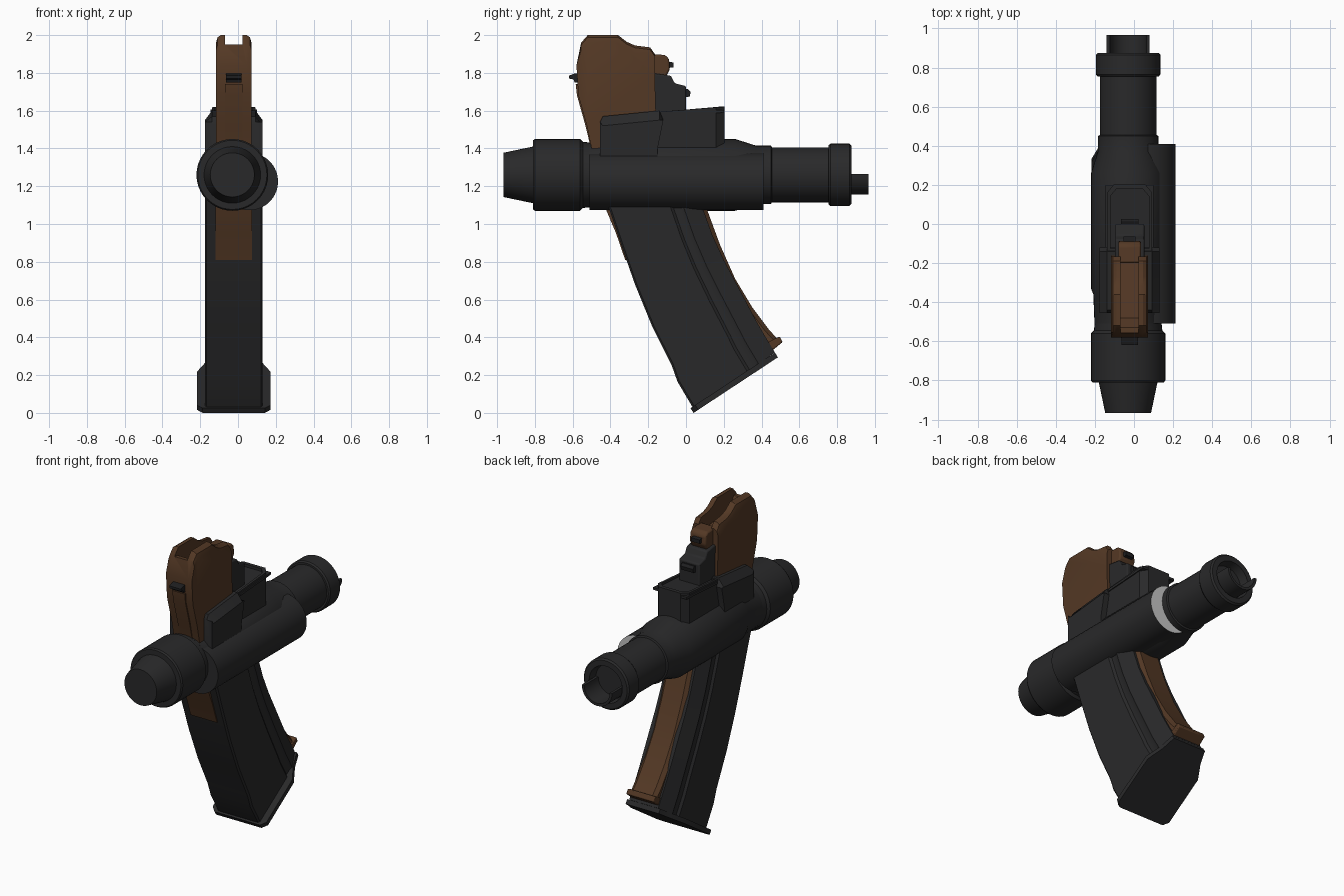
import bpy, bmesh, math

if "Cube" in bpy.data.objects:
    bpy.data.objects.remove(bpy.data.objects["Cube"])

CX, CZ = -0.03, 1.26          # axis of the long tube
MX = -0.0225                  # centre plane of the grip and magazine


def material(name, rgb):
    m = bpy.data.materials.new(name)
    m.diffuse_color = (*rgb, 1)
    m.use_nodes = True
    m.node_tree.nodes["Principled BSDF"].inputs["Base Color"].default_value = m.diffuse_color
    return m


BLACK = material("matte_black", (0.022, 0.022, 0.023))
DARK = material("deep_black", (0.013, 0.013, 0.014))
BROWN = material("brown_polymer", (0.088, 0.040, 0.018))
LIGHT = material("light_grey", (0.55, 0.55, 0.55))


def finish(name, bm, mats):
    bmesh.ops.recalc_face_normals(bm, faces=bm.faces)
    me = bpy.data.meshes.new(name)
    bm.to_mesh(me)
    bm.free()
    ob = bpy.data.objects.new(name, me)
    bpy.context.collection.objects.link(ob)
    for m in mats:
        me.materials.append(m)
    return ob


def loft(name, rings, mat, cap=True):
    """Skin a list of equal-length closed rings of (x, y, z) points."""
    bm = bmesh.new()
    vs = [[bm.verts.new(p) for p in r] for r in rings]
    n = len(vs[0])
    for a, b in zip(vs, vs[1:]):
        for i in range(n):
            j = (i + 1) % n
            bm.faces.new((a[i], a[j], b[j], b[i]))
    if cap:
        bm.faces.new(vs[0])
        bm.faces.new(vs[-1])
    return finish(name, bm, [mat])


def slab(name, prof, half, mat, cx=MX, bevel=0.0):
    """Extrude a (y, z) side profile across x."""
    ob = loft(name, [[(cx + s * half, y, z) for y, z in prof] for s in (-1, 1)], mat)
    if bevel:
        b = ob.modifiers.new("edge_bevel", 'BEVEL')
        b.width, b.segments, b.limit_method = bevel, 2, 'ANGLE'
    return ob


def lathe(name, prof, mat, cx=CX, cz=CZ, n=40):
    """Spin a (y, radius) profile about a line along y."""
    return loft(name, [[(cx + r * math.cos(2 * math.pi * i / n), y,
                         cz + r * math.sin(2 * math.pi * i / n)) for i in range(n)]
                       for y, r in prof], mat)


# Long tube: front nose, collar, body, rear tube and recessed end ring
lathe("front_nose", [(-0.967, 0.108), (-0.967, 0.117), (-0.80, 0.152)], BLACK)
lathe("front_collar", [(-0.81, 0.155), (-0.81, 0.183), (-0.80, 0.19), (-0.56, 0.19),
                       (-0.545, 0.175), (-0.50, 0.17)], BLACK)
lathe("tube_body", [(-0.51, 0.172), (-0.36, 0.178), (-0.33, 0.19), (0.26, 0.19),
                    (0.37, 0.155), (0.45, 0.155), (0.455, 0.145)], BLACK)
lathe("rear_tube", [(0.44, 0.145), (0.76, 0.145)], BLACK)
lathe("rear_ring", [(0.755, 0.145), (0.755, 0.157), (0.765, 0.165), (0.865, 0.165),
                    (0.875, 0.155), (0.875, 0.12), (0.82, 0.11)], BLACK)

# Lower half lip that sticks out of the rear ring
lip = []
for k in range(17):
    a = math.pi + math.pi * k / 16
    c, s = math.cos(a), math.sin(a)
    lip.append([(CX + r * c, y, CZ + 0.005 + r * s)
                for r, y in ((0.11, 0.81), (0.11, 0.966), (0.093, 0.966), (0.093, 0.81))])
loft("rear_lip", lip, BLACK)

# Side housing with a pale end face
side = lathe("side_housing", [(-0.51, 0.152), (0.41, 0.152)], BLACK, 0.06, 1.225)
side.data.materials.append(LIGHT)
for f in side.data.polygons:
    if f.normal.y > 0.9:
        f.material_index = 1

# Saddle block with chamfered shoulders
saddle_prof = [(-0.455, 1.30), (-0.15, 1.30), (-0.15, 1.40), (-0.12, 1.55),
               (-0.14, 1.60), (-0.44, 1.57), (-0.455, 1.54)]
saddle = []
for dx, drop in ((-0.153, 0.05), (-0.115, 0), (0.115, 0), (0.153, 0.05)):
    saddle.append([(MX + dx, y, z - (drop if z > 1.56 else 0)) for y, z in saddle_prof])
loft("saddle_block", saddle, BLACK)

# Open tray behind the saddle
tray_out = [(-0.115, -0.15), (0.115, -0.15), (0.115, 0.16), (0.08, 0.203),
            (-0.08, 0.203), (-0.115, 0.16)]


def tray_ring(scale, z0, slope):
    return [(MX + x * scale, 0.025 + (y - 0.025) * scale, z0 + slope * y) for x, y in tray_out]


loft("rear_tray", [tray_ring(1, 1.36, 0), tray_ring(1, 1.605, 0.08),
                   tray_ring(0.86, 1.605, 0.08), tray_ring(0.86, 1.47, 0)], BLACK)
slab("tray_ledge", [(-0.12, 1.57), (0.20, 1.59), (0.20, 1.605), (-0.12, 1.585)], 0.122, BLACK)

# Stepped latch post and its small knobs
slab("latch_post", [(-0.21, 1.45), (0.0, 1.45), (0.0, 1.73), (-0.06, 1.745),
                    (-0.08, 1.785), (-0.19, 1.80)], 0.075, BLACK, bevel=0.008)
slab("latch_knob", [(-0.01, 1.67), (0.02, 1.675), (0.025, 1.70), (0.01, 1.715), (-0.01, 1.715)],
     0.045, DARK)
slab("rear_catch", [(-0.10, 1.825), (-0.065, 1.83), (-0.065, 1.855), (-0.10, 1.86)], 0.03, DARK)
slab("front_catch", [(-0.56, 1.75), (-0.59, 1.75), (-0.595, 1.765), (-0.62, 1.77),
                     (-0.62, 1.785), (-0.595, 1.795), (-0.56, 1.80)], 0.042, DARK)

# Upper magazine with rolled-in feed lips
mag_prof = [(-0.47, 1.25), (-0.50, 1.40), (-0.525, 1.52), (-0.57, 1.68), (-0.58, 1.84),
            (-0.555, 1.96), (-0.52, 2.0), (-0.36, 2.0), (-0.315, 1.965), (-0.27, 1.945),
            (-0.19, 1.935), (-0.165, 1.90), (-0.165, 1.78), (-0.15, 1.25)]
mag = []
for dx, drop in ((-0.094, 0.04), (-0.086, 0.012), (-0.068, 0), (0.068, 0), (0.086, 0.012), (0.094, 0.04)):
    mag.append([(MX + dx, y, z - (drop if z > 1.89 else 0)) for y, z in mag_prof])
upper = loft("upper_magazine", mag, BROWN)
cutter = slab("feed_slot_cutter", [(-0.65, 1.955), (-0.53, 1.95), (-0.48, 1.88), (-0.10, 1.83),
                                   (-0.10, 2.1), (-0.65, 2.1)], 0.046, BROWN)
cutter.hide_render = True
cutter.hide_viewport = True
cut = upper.modifiers.new("feed_slot", 'BOOLEAN')
cut.object, cut.operation, cut.solver = cutter, 'DIFFERENCE', 'EXACT'
slab("magazine_rear_hook", [(-0.20, 1.76), (-0.11, 1.77), (-0.085, 1.82), (-0.09, 1.875),
                            (-0.11, 1.895), (-0.20, 1.90)], 0.058, BROWN, bevel=0.01)
slab("magazine_front_rib", [(-0.49, 1.42), (-0.508, 1.42), (-0.532, 1.52), (-0.577, 1.68),
                            (-0.584, 1.74), (-0.56, 1.74)], 0.045, BROWN)

# Curved grip: front and back points down its length
fronts = [(-0.45, 1.20), (-0.40, 1.06), (-0.34, 0.88), (-0.27, 0.68), (-0.18, 0.46),
          (-0.075, 0.25), (-0.045, 0.165), (0.035, 0.03)]
backs = [(0.05, 1.20), (0.09, 1.08), (0.14, 0.94), (0.20, 0.81), (0.28, 0.66),
         (0.37, 0.49), (0.41, 0.42), (0.47, 0.32)]
section = [(0, 0.143), (0.02, 0.153), (0.66, 0.153), (0.69, 0.140), (0.77, 0.140),
           (0.80, 0.148), (1, 0.105)]
grip = []
for f, b in zip(fronts, backs):
    pts = [(t, -w) for t, w in section] + [(t, w) for t, w in reversed(section)]
    grip.append([(MX + w, f[0] + t * (b[0] - f[0]), f[1] + t * (b[1] - f[1])) for t, w in pts])
loft("curved_grip", grip, BLACK)

# Tilted base plate under the grip
outline = [(0, 0.165), (0.03, 0.195), (0.35, 0.195), (0.45, 0.145), (0.535, 0.12)]
plate = [(s, -w) for s, w in outline] + [(s, w) for s, w in reversed(outline)]
loft("base_plate", [[(MX + w, 0.04 + s * 0.835 - h * 0.55, s * 0.55 + h * 0.835)
                     for s, w in plate] for h in (0, 0.03)], BLACK)

# Brown strips: curved rear spine, its foot and the front insert
outer = [(0.07, 1.20), (0.11, 1.08), (0.18, 0.89), (0.26, 0.71), (0.35, 0.56), (0.44, 0.44), (0.49, 0.385)]
inner = [(0.0, 1.20), (0.02, 1.05), (0.10, 0.85), (0.18, 0.68), (0.26, 0.54), (0.36, 0.41), (0.44, 0.33)]
spine = []
for o, i in zip(outer, inner):
    m = (o[0] * 0.75 + i[0] * 0.25, o[1] * 0.75 + i[1] * 0.25)
    spine.append([(MX + x, p[0], p[1]) for x, p in
                  ((-0.094, i), (-0.094, m), (-0.07, o), (0.07, o), (0.094, m), (0.094, i))])
loft("rear_spine", spine, BROWN)
slab("spine_foot", [(0.43, 0.33), (0.45, 0.325), (0.512, 0.375), (0.495, 0.405), (0.43, 0.37)],
     0.1, BROWN, bevel=0.006)
slab("front_insert", [(-0.44, 1.14), (-0.425, 1.08), (-0.37, 0.95), (-0.322, 0.81),
                      (-0.27, 0.81), (-0.35, 1.14)], 0.096, BROWN)

# Smooth rounded surfaces, keep hard edges crisp
for ob in bpy.data.objects:
    if ob is cutter:
        continue
    bpy.ops.object.select_all(action='DESELECT')
    ob.select_set(True)
    bpy.context.view_layer.objects.active = ob
    bpy.ops.object.shade_smooth_by_angle(angle=math.radians(30))
